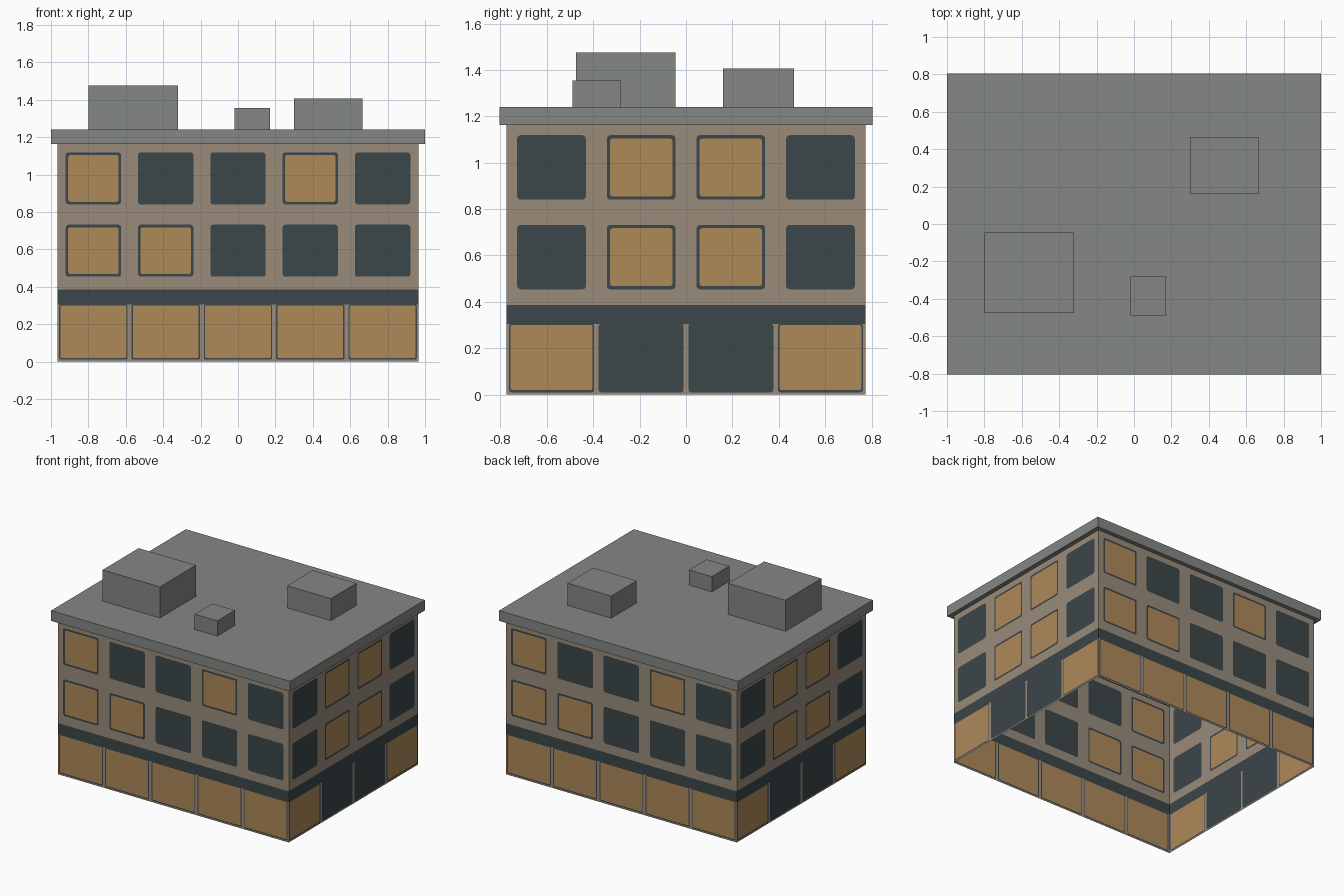
import bpy, bmesh, math
from mathutils import Matrix, Vector

cube = bpy.data.objects.get("Cube")
if cube:
    bpy.data.objects.remove(cube, do_unlink=True)


def material(name, rgb):
    linear = [((c / 255 + 0.055) / 1.055) ** 2.4 for c in rgb] + [1]
    mat = bpy.data.materials.new(name)
    mat.use_nodes = True
    mat.diffuse_color = linear
    bsdf = mat.node_tree.nodes["Principled BSDF"]
    bsdf.inputs["Base Color"].default_value = linear
    bsdf.inputs["Roughness"].default_value = 0.9
    return mat


beige = material("beige_plaster", (152, 139, 122))
slate = material("dark_slate", (59, 70, 74))
amber = material("lit_amber", (174, 137, 89))
grey = material("roof_grey", (133, 135, 131))
PLASTER, DARK, LIT = range(3)

TILE = 0.3865          # width of one bay and height of one storey
BEAM = 0.305           # underside of the fascia band
HALF_X, HALF_Y = 2.5 * TILE, 2 * TILE


def finish(name, bm, mats):
    mesh = bpy.data.meshes.new(name)
    bm.to_mesh(mesh)
    bm.free()
    for m in mats:
        mesh.materials.append(m)
    obj = bpy.data.objects.new(name, mesh)
    bpy.context.collection.objects.link(obj)
    return obj


def rounded_rect(u0, u1, z0, z1, r, steps=3):
    """Outline in the wall plane, anticlockwise from the lower left corner."""
    corners = [(u0 + r, z0 + r), (u1 - r, z0 + r), (u1 - r, z1 - r), (u0 + r, z1 - r)]
    points = []
    for i, (cu, cz) in enumerate(corners):
        for s in range(steps + 1):
            a = math.pi + (i + s / steps) * math.pi / 2
            points.append(Vector((cu + r * math.cos(a), 0, cz + r * math.sin(a))))
    return points


def add_face(bm, points, index):
    unique = [p for i, p in enumerate(points) if (p - points[i - 1]).length > 1e-5]
    if len(unique) < 3:
        return
    face = bm.faces.new([bm.verts.new(p) for p in unique])
    face.material_index = index
    face.normal_update()
    if face.calc_area() < 1e-7:
        bm.faces.remove(face)


def add_ring(bm, outer, inner, index):
    for i in range(len(outer)):
        j = (i + 1) % len(outer)
        add_face(bm, [outer[i], outer[j], inner[j], inner[i]], index)


def add_bay(bm, cell, opening, radius, pane):
    """One wall cell with a flush rounded opening and an optional lit pane."""
    hole = rounded_rect(*opening, radius)
    add_ring(bm, rounded_rect(*cell, 0), hole, PLASTER)
    if pane:
        glass = rounded_rect(*pane, radius * 0.8)
        add_ring(bm, hole, glass, DARK)
        add_face(bm, glass, LIT)
    else:
        add_face(bm, hole, DARK)


def build_wall(name, rows, angle, distance):
    """rows: ground floor first, L marks a lit bay."""
    bm = bmesh.new()
    count = len(rows[0])
    half = count * TILE / 2
    for storey, row in enumerate(rows):
        for col, kind in enumerate(row):
            u = (col + 0.5) * TILE - half
            cell_u = (u - TILE / 2, u + TILE / 2)
            if storey == 0:
                # shopfront between narrow piers
                cell = (*cell_u, 0, BEAM)
                opening = (u - 0.183, u + 0.183, 0.01, BEAM)
                pane = (u - 0.176, u + 0.176, 0.019, BEAM - 0.004)
                radius = 0.01
            else:
                z = (storey + 0.5) * TILE + 0.013
                cell = (*cell_u, storey * TILE, (storey + 1) * TILE + 0.003 * (storey == 2))
                opening = (u - 0.148, u + 0.148, z - 0.139, z + 0.139)
                pane = (u - 0.135, u + 0.135, z - 0.125, z + 0.125)
                radius = 0.015
            add_bay(bm, cell, opening, radius, pane if kind == "L" else None)
    # fascia band over the shops
    add_face(bm, rounded_rect(-half, half, BEAM, TILE, 0), DARK)
    bmesh.ops.remove_doubles(bm, verts=bm.verts, dist=1e-5)
    bm.transform(Matrix.Rotation(angle, 4, "Z") @ Matrix.Translation((0, -distance, 0)))
    return finish(name, bm, [beige, slate, amber])


def build_box(name, x0, x1, y0, y1, z0, z1):
    bm = bmesh.new()
    bmesh.ops.create_cube(bm, size=1)
    bmesh.ops.scale(bm, vec=(x1 - x0, y1 - y0, z1 - z0), verts=bm.verts)
    bmesh.ops.translate(bm, vec=((x0 + x1) / 2, (y0 + y1) / 2, (z0 + z1) / 2), verts=bm.verts)
    return finish(name, bm, [grey])


# Thin open-bottomed shell of four walls, opposite sides alike
long_rows = ["LLLLL", "LLDDD", "LDDLD"]
short_rows = ["LDDL", "DLLD", "DLLD"]
build_wall("front_wall", long_rows, 0, HALF_Y)
build_wall("back_wall", long_rows, math.pi, HALF_Y)
build_wall("left_wall", short_rows, math.pi / 2, HALF_X)
build_wall("right_wall", short_rows, -math.pi / 2, HALF_X)

# Overhanging roof slab and rooftop units
ROOF = 1.24
build_box("roof_slab", -1, 1, -0.805, 0.805, 1.162, ROOF)
build_box("large_roof_unit", -0.80, -0.32, -0.475, -0.045, ROOF, 1.475)
build_box("small_roof_unit", -0.02, 0.17, -0.49, -0.28, ROOF, 1.355)
build_box("medium_roof_unit", 0.30, 0.665, 0.16, 0.465, ROOF, 1.407)
